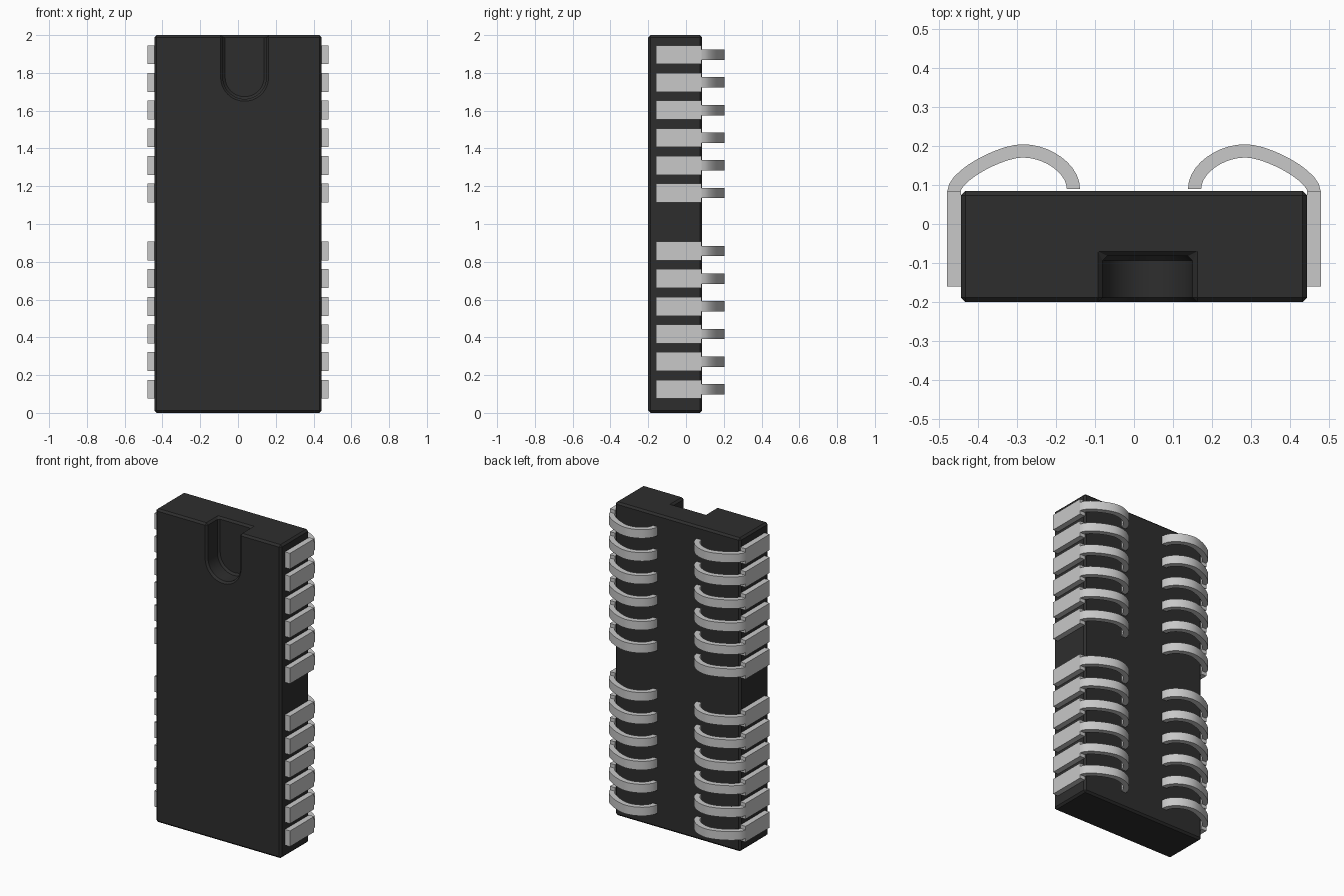
import bpy, bmesh, math
from mathutils import Vector

cube = bpy.data.objects.get("Cube")
if cube:
    bpy.data.objects.remove(cube, do_unlink=True)


def material(name, rgb, rough, metal=0.0):
    m = bpy.data.materials.new(name)
    m.use_nodes = True
    m.diffuse_color = (*rgb, 1)
    node = m.node_tree.nodes["Principled BSDF"]
    node.inputs["Base Color"].default_value = (*rgb, 1)
    node.inputs["Roughness"].default_value = rough
    return m


black = material("black plastic", (0.027, 0.027, 0.027), 0.6)
silver = material("silver metal", (0.58, 0.58, 0.58), 0.4)


def add_prism(bm, loop, offset):
    """Extrude a closed loop of points along an offset vector."""
    face = bm.faces.new([bm.verts.new(p) for p in loop])
    ext = bmesh.ops.extrude_face_region(bm, geom=[face], use_keep_orig=True)
    moved = [g for g in ext["geom"] if isinstance(g, bmesh.types.BMVert)]
    bmesh.ops.translate(bm, verts=moved, vec=offset)


def finish(bm, name, mat):
    bmesh.ops.recalc_face_normals(bm, faces=bm.faces[:])
    mesh = bpy.data.meshes.new(name)
    bm.to_mesh(mesh)
    bm.free()
    mesh.materials.append(mat)
    obj = bpy.data.objects.new(name, mesh)
    bpy.context.collection.objects.link(obj)
    return obj


def select(obj):
    bpy.ops.object.select_all(action='DESELECT')
    obj.select_set(True)
    bpy.context.view_layer.objects.active = obj


# Body block
W, FRONT, BACK = 0.443, -0.2, 0.085
bm = bmesh.new()
add_prism(bm, [(-W, FRONT, 0), (W, FRONT, 0), (W, BACK, 0), (-W, BACK, 0)], (0, 0, 2))
body = finish(bm, "chip_body", black)

# U-shaped notch at the top of the front face
NX, NZ, NR, FLOOR = 0.035, 1.777, 0.115, -0.082
arc = [math.pi + math.pi * i / 24 for i in range(25)]
loop = [(NX - NR, -0.3, 2.2)]
loop += [(NX + NR * math.cos(a), -0.3, NZ + NR * math.sin(a)) for a in arc]
loop += [(NX + NR, -0.3, 2.2)]
bm = bmesh.new()
add_prism(bm, loop, (0, FLOOR + 0.3, 0))
cutter = finish(bm, "notch_cutter", black)
cutter.hide_render = True

cut = body.modifiers.new("notch", 'BOOLEAN')
cut.operation = 'DIFFERENCE'
cut.solver = 'EXACT'
cut.object = cutter
bevel = body.modifiers.new("edge chamfer", 'BEVEL')
bevel.width = 0.012
bevel.segments = 1
bevel.limit_method = 'ANGLE'
bevel.angle_limit = math.radians(30)
bevel.use_clamp_overlap = False
select(body)
for name in ("notch", "edge chamfer"):
    bpy.ops.object.modifier_apply(modifier=name)
bpy.data.objects.remove(cutter, do_unlink=True)
select(body)
bpy.ops.object.shade_smooth_by_angle(angle=math.radians(30))


def bezier(p, t):
    """Point and tangent on a cubic curve."""
    a, b, c, d = (Vector(q) for q in p)
    u = 1 - t
    pos = a * u**3 + b * 3 * u * u * t + c * 3 * u * t * t + d * t**3
    tan = (b - a) * u * u + (c - b) * 2 * u * t + (d - c) * t * t
    return pos, tan.normalized()


# Curled pin tail, seen from above
TAIL = [[(0.4615, 0.08), (0.4615, 0.125), (0.34, 0.187), (0.285, 0.187)],
        [(0.285, 0.187), (0.22, 0.187), (0.155, 0.14), (0.155, 0.09)]]
THICK, TAIL_H, PLATE_H = 0.034, 0.055, 0.1


def make_pin(name, side):
    bm = bmesh.new()
    # Flat plate against the side of the body
    z = -PLATE_H / 2
    plate = [(0.443, -0.16), (0.479, -0.16), (0.479, 0.083), (0.443, 0.083)]
    add_prism(bm, [(side * x, y, z) for x, y in plate], (0, 0, PLATE_H))
    # Narrow tail curling behind the body
    outer, inner = [], []
    for k, seg in enumerate(TAIL):
        for i in range(k, 11):
            pos, tan = bezier(seg, i / 10)
            n = Vector((tan.y, -tan.x)) * THICK / 2
            outer.append(pos + n)
            inner.append(pos - n)
    z = -TAIL_H / 2
    add_prism(bm, [(side * p.x, p.y, z) for p in outer + inner[::-1]], (0, 0, TAIL_H))
    pin = finish(bm, name, silver)
    select(pin)
    bpy.ops.object.shade_smooth_by_angle(angle=math.radians(30))
    return pin


# Two groups of six pins on each side
PITCH = 0.1464
heights = [start + PITCH * i for start in (0.125, 1.164) for i in range(6)]
for side, label in ((1, "left"), (-1, "right")):
    first = make_pin(f"{label}_pin_1", side)
    for i, z in enumerate(heights):
        pin = first
        if i:
            pin = bpy.data.objects.new(f"{label}_pin_{i + 1}", first.data)
            bpy.context.collection.objects.link(pin)
        pin.location = (0, 0, z)
